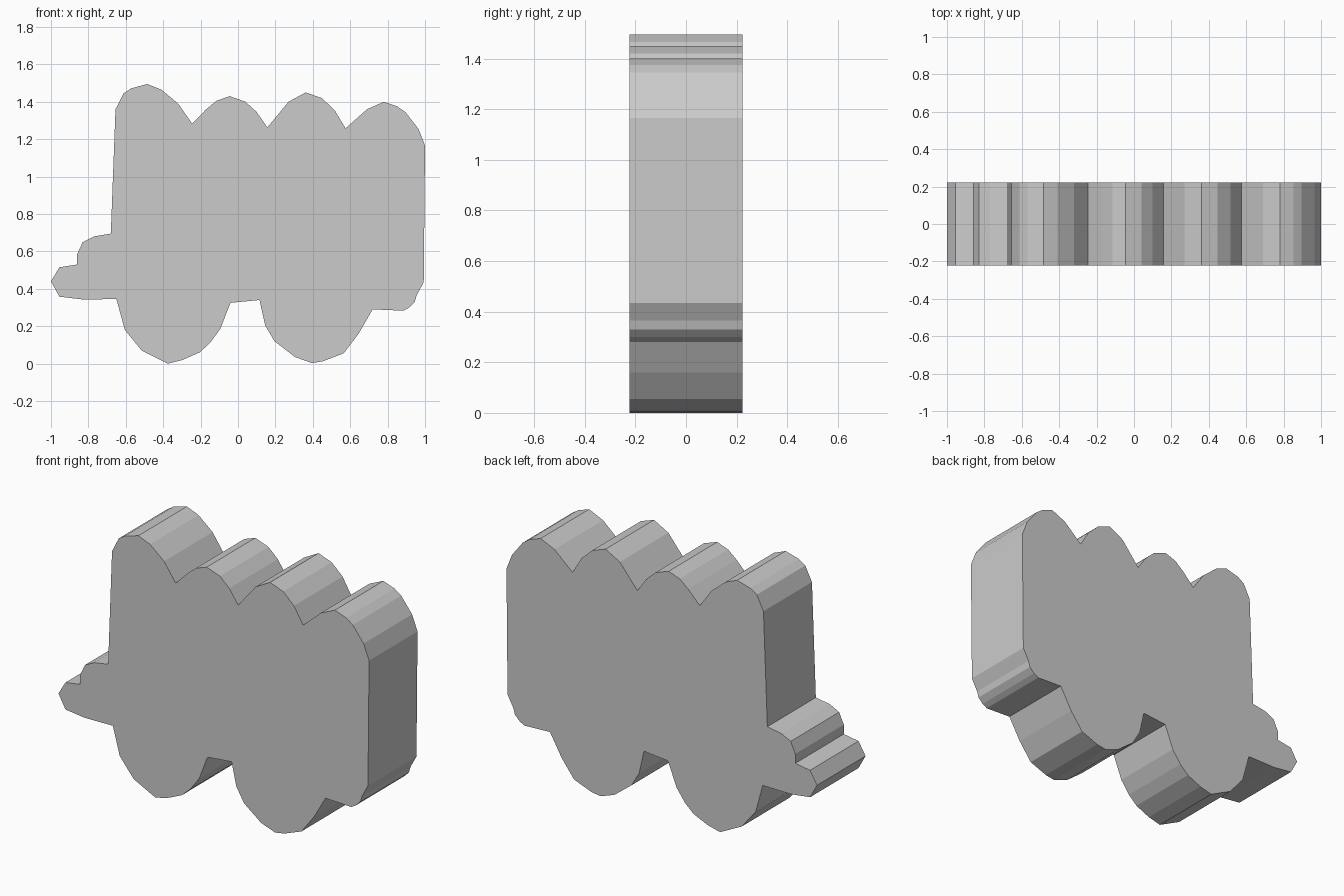
import bpy, bmesh

HALF_DEPTH = 0.223

# Outline sections in (x, z), running clockwise from the left tip
stepped_nose = [(-1.0, .44), (-.955, .515), (-.86, .53), (-.86, .585),
                (-.83, .65), (-.77, .68), (-.68, .695)]
top_bumps = [
    [(-.655, 1.36), (-.612, 1.445), (-.57, 1.472), (-.485, 1.495),
     (-.41, 1.465), (-.32, 1.39), (-.245, 1.283)],
    [(-.17, 1.36), (-.115, 1.405), (-.045, 1.43), (.04, 1.4),
     (.1, 1.345), (.157, 1.263)],
    [(.27, 1.4), (.362, 1.45), (.447, 1.42), (.517, 1.355), (.575, 1.258)],
    [(.69, 1.36), (.78, 1.4), (.852, 1.375), (.895, 1.345),
     (.965, 1.255), (1.0, 1.165)],
]
rear_corner = [(.993, .435), (.955, .365), (.945, .33), (.915, .3),
               (.885, .283), (.72, .29)]
wheels = [
    [(.645, .16), (.565, .055), (.455, .013), (.395, .003), (.305, .035),
     (.24, .085), (.195, .12), (.145, .205), (.115, .34)],
    [(-.04, .325), (-.095, .185), (-.15, .11), (-.205, .06), (-.295, .02),
     (-.375, 0), (-.515, .07), (-.605, .18), (-.65, .345)],
]
nose_underside = [(-.83, .343), (-.955, .358)]

outline = (stepped_nose + sum(top_bumps, []) + rear_corner
           + sum(wheels, []) + nose_underside)

# Flat front face, extruded straight back into a slab
bm = bmesh.new()
face = bm.faces.new([bm.verts.new((x, -HALF_DEPTH, z)) for x, z in outline])
back = bmesh.ops.extrude_face_region(bm, geom=[face], use_keep_orig=True)
bmesh.ops.translate(bm, vec=(0, 2 * HALF_DEPTH, 0),
                    verts=[g for g in back["geom"] if isinstance(g, bmesh.types.BMVert)])
bmesh.ops.recalc_face_normals(bm, faces=bm.faces)

mesh = bpy.data.meshes.new("wagon_silhouette")
bm.to_mesh(mesh)
bm.free()
bpy.context.collection.objects.link(bpy.data.objects.new("wagon_silhouette", mesh))
